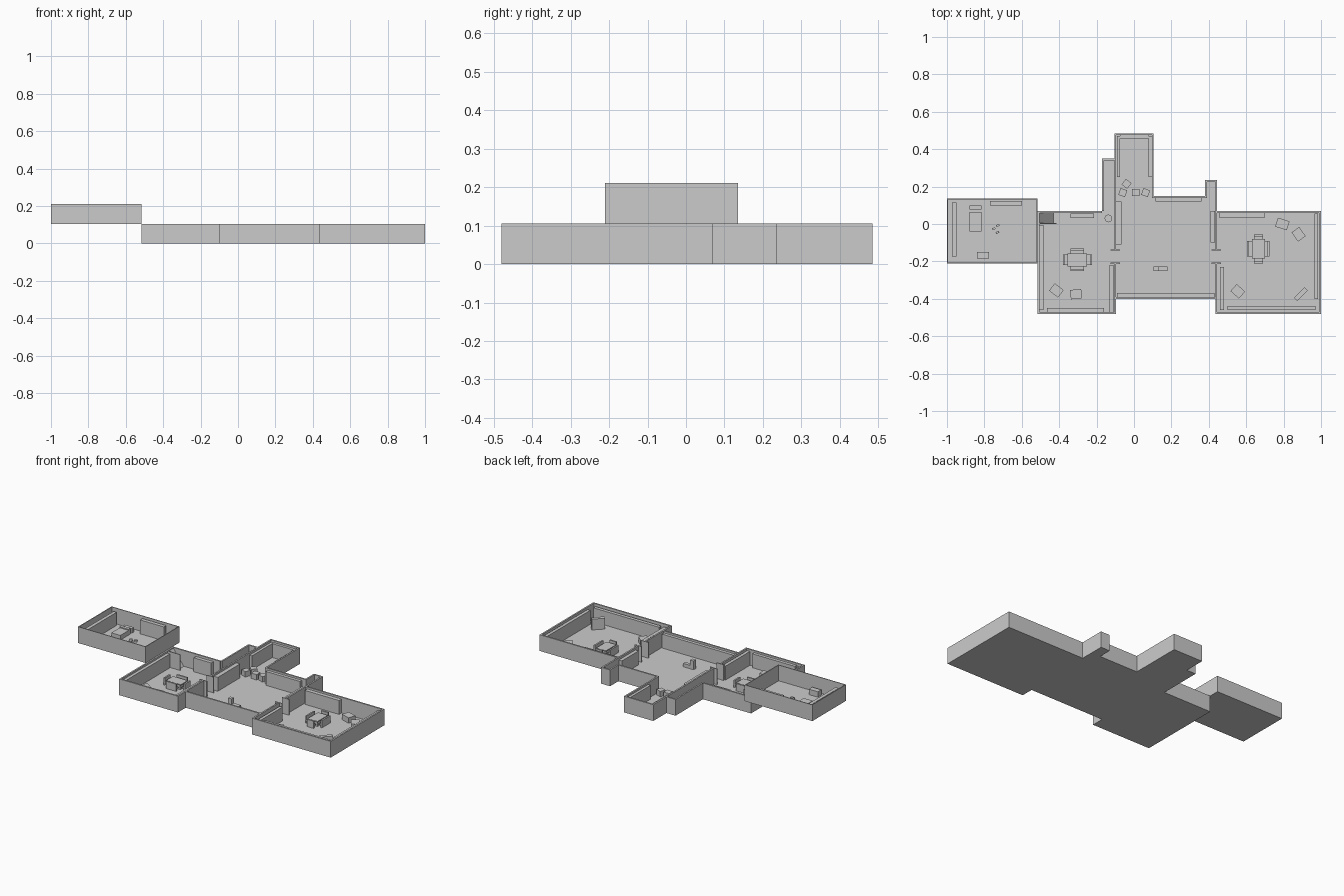
import bpy, bmesh
from math import radians
from mathutils import Matrix

H = 0.105   # storey height
F = 0.003   # floor thickness
T = 0.010   # wall thickness


def block(name, x0, x1, y0, y1, z0, z1, rot=0):
    """Axis box, optionally turned about its own centre."""
    bm = bmesh.new()
    bmesh.ops.create_cube(bm, size=1)
    bmesh.ops.scale(bm, vec=(x1 - x0, y1 - y0, z1 - z0), verts=bm.verts)
    if rot:
        bmesh.ops.rotate(bm, matrix=Matrix.Rotation(radians(rot), 3, 'Z'), verts=bm.verts)
    return finish(name, bm, ((x0 + x1) / 2, (y0 + y1) / 2, (z0 + z1) / 2))


def finish(name, bm, loc=(0, 0, 0)):
    me = bpy.data.meshes.new(name)
    bm.to_mesh(me)
    bm.free()
    ob = bpy.data.objects.new(name, me)
    ob.location = loc
    bpy.context.collection.objects.link(ob)
    return ob


def turned(name, x, y, w, d, h, rot, base=F):
    return block(name, x - w / 2, x + w / 2, y - d / 2, y + d / 2, base, base + h, rot)


def cylinder(name, x, y, r, z0, z1, sides=8):
    bm = bmesh.new()
    bmesh.ops.create_cone(bm, cap_ends=True, segments=sides, radius1=r, radius2=r, depth=z1 - z0)
    return finish(name, bm, (x, y, (z0 + z1) / 2))


# Ground storey floors
for n, r in {
    "west_floor": (-0.515, -0.10, -0.48, 0.07),
    "hall_floor": (-0.10, 0.44, -0.40, 0.15),
    "north_floor": (-0.10, 0.105, 0.15, 0.485),
    "east_floor": (0.44, 1.0, -0.48, 0.07),
    "passage_floor": (-0.17, -0.10, 0.07, 0.35),
    "closet_floor": (0.38, 0.44, 0.15, 0.235),
}.items():
    block(n, *r, 0, F)

# Walls: walls along x are (x0, x1, outer y, inward side)
for x0, x1, y, s in [
    (-0.515, -0.10, -0.48, 1), (-0.515, -0.17, 0.07, -1), (-0.17, -0.10, 0.35, -1),
    (-0.10, 0.44, -0.40, 1), (0.105, 0.38, 0.15, -1), (-0.10, 0.105, 0.485, -1),
    (0.38, 0.44, 0.235, -1), (0.44, 1.0, -0.48, 1), (0.44, 1.0, 0.07, -1),
]:
    block("wall_along_x", x0, x1, *sorted((y, y + s * T)), 0, H)

# Walls along y are (y0, y1, outer x, inward side)
for y0, y1, x, s in [
    (-0.48, 0.07, -0.515, 1), (0.07, 0.35, -0.17, 1), (0.07, 0.485, -0.105, 1),
    (0.07, 0.235, 0.445, -1), (0.14, 0.235, 0.38, 1), (0.14, 0.485, 0.105, -1),
    (-0.48, 0.07, 1.0, -1),
]:
    block("wall_along_y", *sorted((x, x + s * T)), y0, y1, 0, H)

# Dividing walls with a doorway and its jambs
for x in (-0.10, 0.44):
    block("divider_south", x - T / 2, x + T / 2, -0.48, -0.21, 0, H)
    block("divider_north", x - T / 2, x + T / 2, -0.14, 0.07, 0, H)
    for y in (-0.21, -0.14):
        block("door_jamb", x - 0.025, x + 0.025, y - 0.003, y + 0.003, 0, H)

# Stair screen and ramp to the raised room
block("stair_screen", -0.51, -0.415, 0.0, 0.005, 0, H)
bm = bmesh.new()
bm.faces.new([bm.verts.new(p) for p in
              ((-0.505, 0.005, 0.10), (-0.43, 0.005, F), (-0.43, 0.06, F), (-0.505, 0.06, 0.10))])
finish("stair_ramp", bm)

# Raised room
t = 0.005
block("raised_floor", -1, -0.515, -0.21, 0.135, H, H + F)
for y in (-0.21, 0.135 - t):
    block("raised_wall_x", -1, -0.515, y, y + t, H, 2 * H)
for x in (-1, -0.515 - t):
    block("raised_wall_y", x, x + t, -0.21, 0.135, H, 2 * H)

# Raised room furniture
B = H + F
block("raised_shelf_back", -0.77, -0.60, 0.098, 0.122, B, B + 0.09)
block("raised_shelf_side", -0.972, -0.95, -0.175, 0.115, B, B + 0.085)
block("bed", -0.88, -0.815, -0.04, 0.045, B, B + 0.03)
block("bed_pillow", -0.88, -0.815, 0.045, 0.065, B, B + 0.037)
block("bed_chest", -0.88, -0.815, 0.078, 0.098, B, B + 0.03)
block("low_cabinet", -0.84, -0.775, -0.185, -0.15, B, B + 0.035)
for x, y, h in [(-0.75, -0.025, 0.02), (-0.728, -0.008, 0.012), (-0.73, -0.045, 0.012)]:
    turned("small_item", x, y, 0.018, 0.01, h, 20, B)

# Wall shelves of each room
shelves = {
    "west_shelf": [(-0.505, -0.485, -0.46, -0.005), (-0.465, -0.16, -0.47, -0.45),
                   (-0.13, -0.11, -0.47, -0.22), (-0.34, -0.215, 0.032, 0.055)],
    "hall_shelf": [(-0.095, -0.068, -0.11, 0.12), (-0.09, 0.43, -0.39, -0.37),
                   (0.41, 0.432, -0.10, 0.07), (0.115, 0.36, 0.12, 0.14)],
    "north_shelf": [(-0.092, -0.075, 0.25, 0.47), (0.078, 0.095, 0.25, 0.47),
                    (-0.075, 0.078, 0.458, 0.475)],
    "east_shelf": [(0.455, 0.70, 0.035, 0.06), (0.965, 0.985, -0.40, 0.055),
                   (0.50, 0.97, -0.46, -0.438), (0.46, 0.48, -0.46, -0.23)],
}
for n, rects in shelves.items():
    for r in rects:
        block(n, *r, F, 0.093)


# Dining tables with four chairs
def dining(x, y, w, d):
    block("table_top", x - w / 2, x + w / 2, y - d / 2, y + d / 2, 0.035, 0.042)
    block("table_base", x - w * .4, x + w * .4, y - d * .4, y + d * .4, F, 0.035)
    for s in (-1, 1):
        cx, cy = x + s * (w / 2 + 0.02), y + s * (d / 2 + 0.02)
        block("chair_back", cx - .005, cx + .005, y - d * .4, y + d * .4, F, 0.05)
        block("chair_back", x - w * .35, x + w * .35, cy - .005, cy + .005, F, 0.05)
        block("chair_seat", cx - s * .012 - .008, cx - s * .012 + .008, y - d * .4, y + d * .4, 0.018, 0.023)
        block("chair_seat", x - w * .35, x + w * .35, cy - s * .012 - .008, cy - s * .012 + .008, 0.018, 0.023)


dining(-0.303, -0.192, 0.105, 0.07)
dining(0.665, -0.133, 0.07, 0.105)

# Loose armchairs and stools: x, y, width, depth, height, turn
for a in [(0.793, 0.0, 0.065, 0.05, 0.035, -18), (0.88, -0.055, 0.06, 0.05, 0.035, -55),
          (0.555, -0.36, 0.06, 0.05, 0.035, -42), (-0.415, -0.355, 0.06, 0.05, 0.035, -38),
          (-0.31, -0.375, 0.06, 0.05, 0.035, 6), (-0.04, 0.215, 0.038, 0.038, 0.035, 52),
          (-0.06, 0.168, 0.038, 0.038, 0.035, -20), (0.01, 0.168, 0.04, 0.038, 0.035, 0),
          (0.062, 0.168, 0.038, 0.038, 0.035, -20)]:
    turned("armchair", *a)
turned("standing_board", 0.892, -0.375, 0.08, 0.025, 0.07, 45)

# Stepped stand in the hall
for i, h in enumerate((0.06, 0.025, 0.025)):
    block("stand_step", 0.105 + i * 0.025, 0.13 + i * 0.025, -0.25, -0.228, F, h)

# Round side table in the passage mouth
cylinder("side_table_foot", -0.137, 0.03, 0.012, F, 0.03)
cylinder("side_table_top", -0.137, 0.03, 0.021, 0.03, 0.036)
